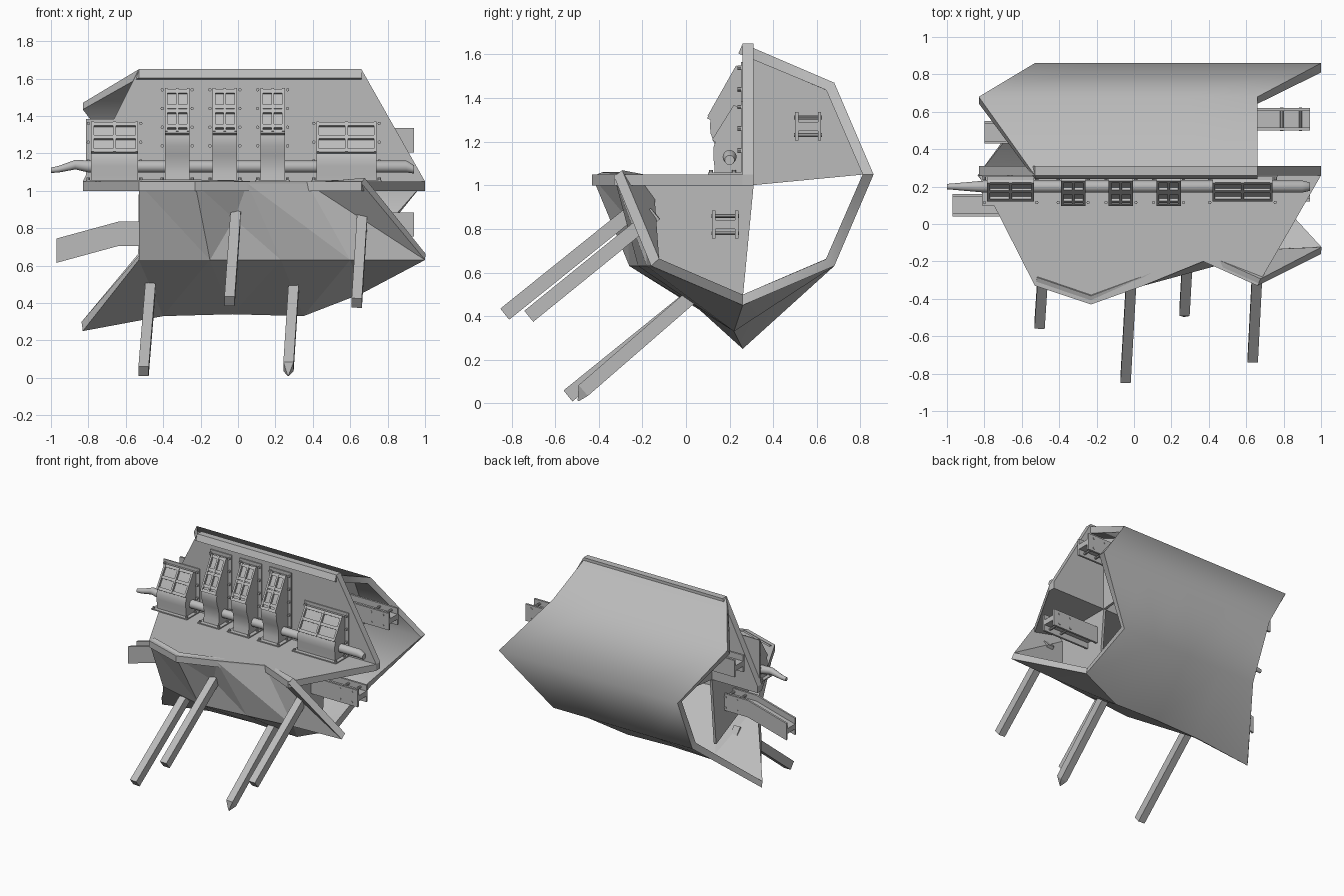
import bpy, bmesh, math
from mathutils import Vector

cube = bpy.data.objects.get("Cube")
if cube:
    bpy.data.objects.remove(cube)

grey = bpy.data.materials.new("plain_grey")
grey.use_nodes = True
grey.diffuse_color = (0.5, 0.5, 0.5, 1)
grey.node_tree.nodes["Principled BSDF"].inputs["Base Color"].default_value = (0.5, 0.5, 0.5, 1)

X, Y, Z = Vector((1, 0, 0)), Vector((0, 1, 0)), Vector((0, 0, 1))


def finish(bm, name, smooth=None, fix=True):
    """Turn a bmesh into a named object."""
    if fix:
        bmesh.ops.recalc_face_normals(bm, faces=bm.faces)
    mesh = bpy.data.meshes.new(name)
    bm.to_mesh(mesh)
    bm.free()
    mesh.materials.append(grey)
    obj = bpy.data.objects.new(name, mesh)
    bpy.context.collection.objects.link(obj)
    if smooth:
        smooth_by_angle(obj, smooth)
    return obj


def smooth_by_angle(obj, degrees):
    bpy.ops.object.select_all(action='DESELECT')
    obj.select_set(True)
    bpy.context.view_layer.objects.active = obj
    bpy.ops.object.shade_smooth_by_angle(angle=math.radians(degrees))


def sweep(bm, section, path, a, b, scales=None):
    """Loft a closed 2D section (along axes a and b) through path points."""
    rings = []
    for i, p in enumerate(path):
        s = scales[i] if scales else 1
        rings.append([bm.verts.new(Vector(p) + (a * u + b * v) * s) for u, v in section])
    n = len(section)
    for r, q in zip(rings, rings[1:]):
        for i in range(n):
            bm.faces.new((r[i], r[(i + 1) % n], q[(i + 1) % n], q[i]))
    bm.faces.new(rings[0][::-1])
    bm.faces.new(rings[-1])


def rect(w, h):
    return [(-w / 2, -h / 2), (w / 2, -h / 2), (w / 2, h / 2), (-w / 2, h / 2)]


def circle(r, n):
    return [(r * math.cos(math.tau * i / n), r * math.sin(math.tau * i / n)) for i in range(n)]


def box(bm, x, y, z):
    """Box from (low, high) pairs."""
    sweep(bm, [(y[0], z[0]), (y[1], z[0]), (y[1], z[1]), (y[0], z[1])],
          [(x[0], 0, 0), (x[1], 0, 0)], Y, Z)


# Torn hull: eight-sided tube with one quarter missing and a dented front
def straight(left, right, y, z):
    return [(left + (right - left) * i / 4, y, z) for i in range(5)]


rows = [
    straight(-.53, .66, .26, 1.65),
    straight(-.83, .66, .68, 1.47),
    straight(-.53, 1, .86, 1.05),
    straight(-.53, .66, .68, .63),
    [(-.83, .26, .25), (-.4, .22, .33), (-.03, .22, .34), (.35, .22, .33), (.66, .26, .45)],
    [(x, y, .63) for x, y in ((-.53, -.16), (-.15, -.26), (.23, -.22), (.6, -.18), (1, -.16))],
    [(x, y, 1.04) for x, y in ((-.53, -.33), (-.23, -.43), (.05, -.33), (.37, -.2), (.66, -.33))],
]
bm = bmesh.new()
grid = [[bm.verts.new(p) for p in row] for row in rows]
for r in range(6):
    for c in range(4):
        p, q, s, t = grid[r][c], grid[r][c + 1], grid[r + 1][c + 1], grid[r + 1][c]
        if r < 4:
            bm.faces.new((p, q, s, t))
        elif r == 5 and c == 1:
            # Dent where a strut hit the front
            dent = bm.verts.new((-.02, -.27, .85))
            for e, f in ((p, q), (q, s), (s, t), (t, p)):
                bm.faces.new((e, f, dent))
        else:
            bm.faces.new((p, q, t))
            bm.faces.new((q, s, t))
hull = finish(bm, "hull_shell", fix=False)
solid = hull.modifiers.new("thickness", 'SOLIDIFY')
solid.thickness = .05
solid.offset = -1
bpy.context.view_layer.objects.active = hull
hull.select_set(True)
bpy.ops.object.modifier_apply(modifier=solid.name)
smooth_by_angle(hull, 50)
for face in hull.data.polygons:
    if face.center.y < .2 and face.center.z < 1.04:
        face.use_smooth = False

# Deck and upright wall closing the missing quarter
bm = bmesh.new()
deck = [(-.83, .31), (-.83, .26)] + [(x, y) for x, y, z in rows[6]] + [(1, .26), (1, .31)]
sweep(bm, deck, [(0, 0, 1), (0, 0, 1.05)], X, Y)
finish(bm, "deck")
bm = bmesh.new()
sweep(bm, [(-.83, 1.05), (1, 1.05), (.66, 1.65), (-.53, 1.65)],
      [(0, .26, 0), (0, .31, 0)], X, Z)
finish(bm, "upright_wall")

# Inner bulkheads
upper = [(.3, 1), (.82, 1.05), (.65, 1.44), (.3, 1.6)]
lower = [(.31, 1), (.26, .48), (-.12, .66), (-.2, 1)]
for side, x in (("right", .52), ("left", -.44)):
    for level, shape in (("upper", upper), ("lower", lower)):
        bm = bmesh.new()
        sweep(bm, shape, [(x, 0, 0), (x + .02, 0, 0)], Y, Z)
        finish(bm, f"{level}_bulkhead_{side}")

# Broken girders sticking out of both ends
half = [(.06, -.065), (.06, .065), (.045, .065), (.045, .02)]
girder = half + [(-u, v) for u, v in half[::-1]]
girder = [(.06, -.065), (.06, .065), (.045, .065), (.045, .02), (-.045, .02), (-.045, .065),
          (-.06, .065), (-.06, -.065), (-.045, -.065), (-.045, -.02), (.045, -.02), (.045, -.065)]
girders = {
    "upper_girder_right": [(.5, .56, 1.27), (.94, .56, 1.27)],
    "lower_girder_right": [(.5, .18, .82), (.94, .18, .82)],
    "upper_girder_left": [(-.8, .49, 1.27), (-.4, .49, 1.27)],
    "lower_girder_left": [(-.97, .1, .68), (-.64, .1, .77), (-.4, .1, .77)],
}
for name, path in girders.items():
    bm = bmesh.new()
    sweep(bm, girder, path, Y, Z)
    for x in (path[-1][0] - .05, path[-1][0] - .15):
        y, z = path[-1][1], path[-1][2]
        for dz in (-.04, .04):
            sweep(bm, circle(.009, 8), [(x, y - .064, z + dz), (x, y + .064, z + dz)], X, Z)
    finish(bm, name)

# Slanted struts under the hull
struts = [
    ((-.465, .06, .52), (-.505, -.54, .035)),
    ((-.01, -.22, .9), (-.045, -.83, .41)),
    ((.665, -.14, .87), (.635, -.72, .4)),
    ((.3, .06, .52), (.27, -.47, .06)),
]
for i, (top, end) in enumerate(struts):
    bm = bmesh.new()
    d = (Vector(end) - Vector(top)).normalized()
    b = d.cross(X).normalized()
    a = b.cross(d)
    sweep(bm, rect(.055, .065), [top, end], a, b)
    if i == 3:
        # Pointed broken tip
        tip = Vector(end) + d * .05 - b * .02
        sweep(bm, rect(.055, .065), [end, tip], a, b, [1, .1])
    finish(bm, f"strut_{i + 1}")

# Long pipe with a crushed end
bm = bmesh.new()
sweep(bm, circle(.032, 16),
      [(-1, .2, 1.11), (-.96, .2, 1.115), (-.87, .2, 1.14), (-.8, .2, 1.13), (.9, .2, 1.13), (.94, .2, 1.115)],
      Y, Z, [.45, .55, .8, 1, 1, .7])
finish(bm, "pipe", 40)

# Pipe housings with framed panels and bolted flanges
tall = [(.26, 1.05), (.26, 1.54), (.245, 1.54), (.115, 1.31), (.11, 1.28), (.112, 1.24),
        (.13, 1.19), (.14, 1.14), (.14, 1.1), (.13, 1.05)]
short = [(.26, 1.05), (.26, 1.36), (.235, 1.36), (.135, 1.2), (.125, 1.17), (.125, 1.13),
         (.13, 1.09), (.13, 1.05)]


def housing(name, x, width, profile, rails):
    bm = bmesh.new()
    w = width / 2
    sweep(bm, profile, [(x - w, 0, 0), (x + w, 0, 0)], Y, Z)
    top = Vector((0, *profile[2]))
    run = Vector((0, *profile[3])) - top
    along = run.normalized()
    out = along.cross(X)
    if out.y > 0:
        out = -out
    # Raised frame on the sloping face
    for side in (-1, 0, 1):
        start = top + X * (x + side * (w - .007))
        sweep(bm, rect(.014, .036), [start, start + run], X, out)
    for t in rails:
        p = top + run * t
        sweep(bm, rect(.022, .03), [p + X * (x - w), p + X * (x + w)], along, out)
    # Flanges on deck and wall
    height = profile[1][1]
    box(bm, (x - w - .028, x + w + .028), (.1, .26), (1.05, 1.058))
    box(bm, (x - w - .028, x + w + .028), (.252, .26), (1.05, height + .025))
    # Bolts
    for side in (-1, 1):
        bx = x + side * (w + .015)
        z = height
        while z > 1.1:
            sweep(bm, circle(.009, 8), [(bx, .235, z), (bx, .255, z)], X, Z)
            z -= .1
        for y in (.115, .22):
            sweep(bm, circle(.009, 8), [(bx, y, 1.05), (bx, y, 1.07)], X, Y)
    finish(bm, name, 30)


for i in range(3):
    housing(f"narrow_housing_{i + 1}", -.325 + .255 * i, .13, tall, (.06, .42, .52, .87, 1))
housing("wide_housing_left", -.66, .25, short, (.06, .5, .95))
housing("wide_housing_right", .58, .32, short, (.06, .5, .95))
